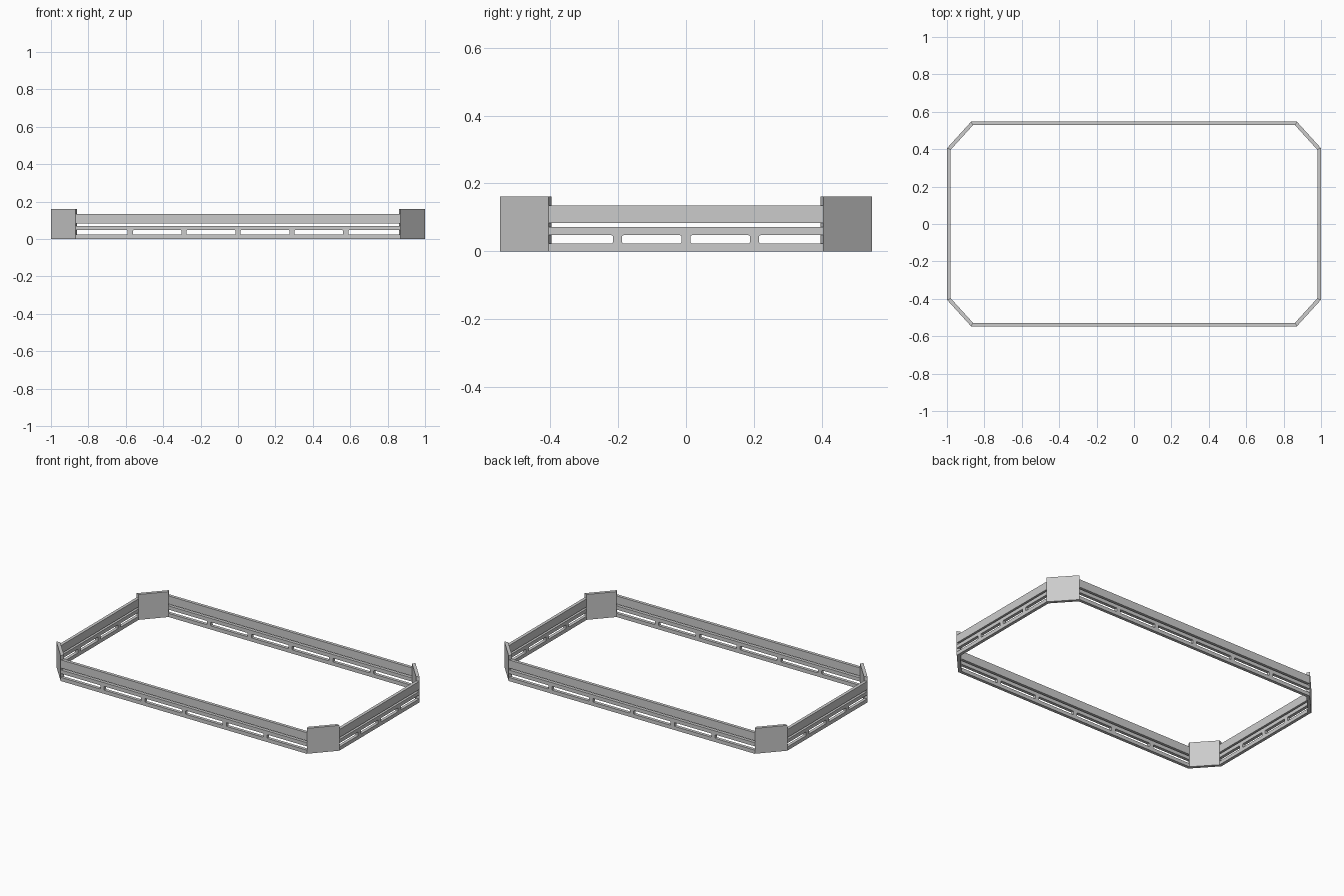
import bpy, bmesh
from mathutils import Vector

if "Cube" in bpy.data.objects:
    bpy.data.objects.remove(bpy.data.objects["Cube"])

# Outer and inner outlines of the chamfered rectangular frame (mitred corners)
OUT = [(-.87, -.548), (.87, -.548), (1, -.405), (1, .405),
       (.87, .548), (-.87, .548), (-1, .405), (-1, -.405)]
INN = [(-.861, -.528), (.861, -.528), (.98, -.397), (.98, .397),
       (.861, .528), (-.861, .528), (-.98, .397), (-.98, -.397)]


def prism(name, foot, z0, z1):
    bm = bmesh.new()
    f = bm.faces.new([bm.verts.new((x, y, z0)) for x, y in foot])
    top = bmesh.ops.extrude_face_region(bm, geom=[f])["geom"]
    bmesh.ops.translate(bm, vec=(0, 0, z1 - z0),
                        verts=[v for v in top if isinstance(v, bmesh.types.BMVert)])
    bmesh.ops.recalc_face_normals(bm, faces=bm.faces)
    me = bpy.data.meshes.new(name)
    bm.to_mesh(me)
    bm.free()
    ob = bpy.data.objects.new(name, me)
    bpy.context.collection.objects.link(ob)
    return ob


def slot_cutter(wall, axis, mid, a, b):
    # Box through the wall with small rounded corners
    size = [.08, .08, .024]
    size[axis] = b - a
    pos = Vector((mid[0], mid[1], .0355))
    pos[axis] = (a + b) / 2
    bm = bmesh.new()
    bmesh.ops.create_cube(bm, size=1)
    for v in bm.verts:
        v.co = Vector(c * s for c, s in zip(v.co, size)) + pos
    thru = 1 - axis
    edges = [e for e in bm.edges
             if abs(e.verts[0].co[thru] - e.verts[1].co[thru]) > .01]
    bmesh.ops.bevel(bm, geom=edges, offset=.004, segments=2,
                    profile=.5, affect='EDGES')
    bmesh.ops.recalc_face_normals(bm, faces=bm.faces)
    me = bpy.data.meshes.new("slot_cutter")
    bm.to_mesh(me)
    bm.free()
    cut = bpy.data.objects.new("slot_cutter", me)
    bpy.context.collection.objects.link(cut)
    cut.hide_render = True
    cut.hide_set(True)
    mod = wall.modifiers.new("slot", 'BOOLEAN')
    mod.operation = 'DIFFERENCE'
    mod.solver = 'EXACT'
    mod.object = cut
    bpy.context.view_layer.objects.active = wall
    bpy.ops.object.modifier_apply(modifier=mod.name)
    bpy.data.objects.remove(cut)


# Four straight sides alternate with four corner panels
SIDES = ["front", "front_right", "right", "back_right",
         "back", "back_left", "left", "front_left"]
for i, side in enumerate(SIDES):
    j = (i + 1) % 8
    foot = [OUT[i], OUT[j], INN[j], INN[i]]
    if i % 2:
        prism(side + "_corner_panel", foot, 0, .162)
        continue
    # Upper rail floats above the slotted lower rail
    prism(side + "_upper_rail", foot, .083, .135)
    wall = prism(side + "_lower_rail", foot, 0, .071)
    axis, half, n, step = (0, .87, 6, .288) if i % 4 == 0 else (1, .405, 4, .202)
    mid = [(p + q) / 2 for p, q in zip(OUT[i], OUT[j])]
    posts = [(k - n / 2) * step for k in range(n + 1)]
    for k in range(n):
        a = -half - .03 if k == 0 else posts[k] + .0135
        b = half + .03 if k == n - 1 else posts[k + 1] - .0135
        slot_cutter(wall, axis, mid, a, b)
